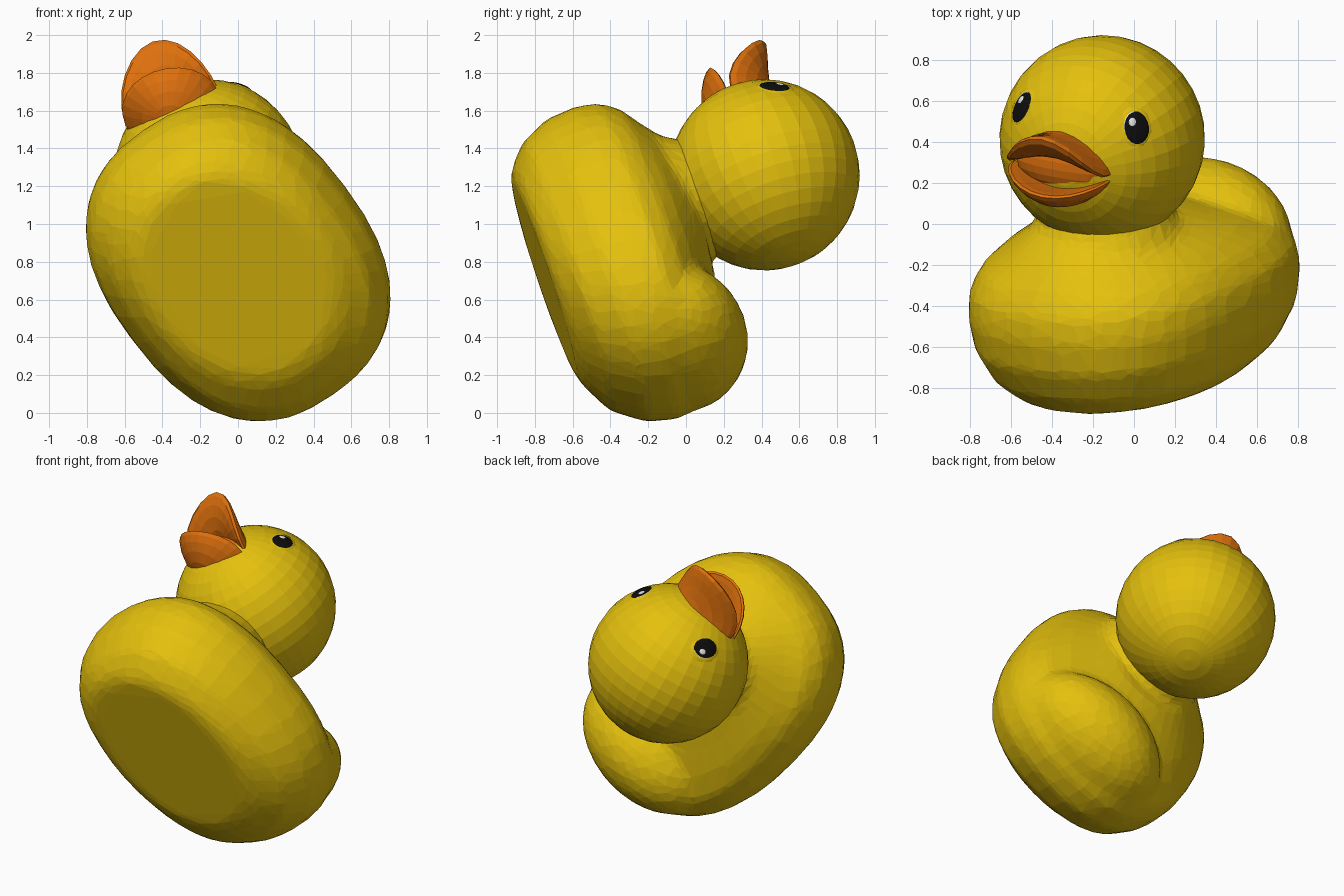
import bpy, bmesh, math
from mathutils import Vector

if "Cube" in bpy.data.objects:
    bpy.data.objects.remove(bpy.data.objects["Cube"])


def material(name, rgb):
    m = bpy.data.materials.new(name)
    m.diffuse_color = (*rgb, 1)
    m.use_nodes = True
    m.node_tree.nodes["Principled BSDF"].inputs["Base Color"].default_value = m.diffuse_color
    return m


YELLOW = material("yellow", (0.78, 0.53, 0.004))
ORANGE = material("orange", (0.74, 0.165, 0.004))
BLACK = material("black", (0.004, 0.004, 0.004))
WHITE = material("white", (0.8, 0.8, 0.8))


def frame(origin, side, up):
    """Map local (side, forward, up) coordinates to the world."""
    o, s, u = Vector(origin), Vector(side).normalized(), Vector(up)
    u = (u - s * u.dot(s)).normalized()
    f = s.cross(u)
    return lambda a, b, c: o + s * a + f * b + u * c


body_at = frame((0, -0.3, 0.8), (0.815, -0.11, 0.569), (-0.08, 0.95, 0.3))
head_at = frame((-0.155, 0.415, 1.26), (0.925, -0.17, 0.34), (-0.08, 0.95, 0.3))


def finish(name, bm, mat, smooth=False):
    bmesh.ops.recalc_face_normals(bm, faces=bm.faces)
    me = bpy.data.meshes.new(name)
    bm.to_mesh(me)
    bm.free()
    me.materials.append(mat)
    for p in me.polygons:
        p.use_smooth = smooth
    ob = bpy.data.objects.new(name, me)
    bpy.context.collection.objects.link(ob)
    return ob


def ball(bm, fn, seg=24, rings=16):
    """Unit sphere with every vertex moved by fn(x, y, z)."""
    vs = bmesh.ops.create_uvsphere(bm, u_segments=seg, v_segments=rings, radius=1)["verts"]
    for v in vs:
        v.co = fn(*v.co)


def loft(bm, rings):
    loops = [[bm.verts.new(p) for p in r] for r in rings]
    n = len(loops[0])
    for a, b in zip(loops, loops[1:]):
        for i in range(n):
            bm.faces.new((a[i], a[(i + 1) % n], b[(i + 1) % n], b[i]))
    bm.faces.new(loops[0])
    bm.faces.new(loops[-1])


def spow(v, p):
    return math.copysign(abs(v) ** p, v)


def body_ring(u, k, shift=0.0):
    # rounded outline, blending to a plain ellipse at the flat base
    e = 2 / (2.4 if k > 0.8 else 2.1)
    pts = []
    for i in range(40):
        a = math.tau * i / 40
        pts.append(body_at(0.7 * k * spow(math.cos(a), e),
                           shift + 0.89 * k * spow(math.sin(a), e), u))
    return pts


# body: stacked outlines, tail lobe and neck fused together
bm = bmesh.new()
profile = [(-0.455, 0.64, 0.07), (-0.43, 0.73, 0.06), (-0.34, 0.86, 0.03), (-0.18, 0.97, 0.01),
           (-0.02, 1.0, 0), (0.1, 0.98, 0), (0.2, 0.89, 0.02), (0.28, 0.76, 0.06),
           (0.35, 0.59, 0.14), (0.41, 0.45, 0.2)]
loft(bm, [body_ring(*p) for p in profile])
ball(bm, lambda x, y, z: body_at(0.52 * x, -0.55 + 0.34 * y - 0.04 * z, 0.08 + 0.385 * z))
loft(bm, [[body_at(0.03 + r * math.cos(t * math.tau / 24),
                   0.24 + r * math.sin(t * math.tau / 24), u) for t in range(24)]
          for u, r in [(0.2, 0.46), (0.36, 0.38), (0.44, 0.335), (0.56, 0.3)]])
body = finish("body", bm, YELLOW)
bpy.context.view_layer.objects.active = body
body.select_set(True)
mod = body.modifiers.new("fuse", "REMESH")
mod.mode, mod.voxel_size = "VOXEL", 0.025
mod = body.modifiers.new("soften", "SMOOTH")
mod.factor, mod.iterations = 0.5, 12
mod = body.modifiers.new("facets", "DECIMATE")
mod.ratio = 0.07
for name in ("fuse", "soften", "facets"):
    bpy.ops.object.modifier_apply(modifier=name)
body.data.polygons.foreach_set("use_smooth", [False] * len(body.data.polygons))

# head: sphere with its pole at the back
bm = bmesh.new()
ball(bm, lambda x, y, z: head_at(0.5 * x, 0.507 * z, 0.505 * y), 32, 20)
finish("head", bm, YELLOW)


# beak: two curled, hollowed lips and the mouth lining between them
def upper(x, y, z):
    arch = 1 - x * x
    curl = max(y, 0) ** 2
    return head_at(-0.035 + 0.265 * x, 0.44 + 0.29 * y - 0.02 * z,
                   0.0 + 0.12 * arch + 0.11 * curl + 0.06 * z)


def lower(x, y, z):
    trough = 1 - x * x
    curl = max(y, 0) ** 2
    return head_at(-0.035 + 0.265 * x, 0.43 + 0.245 * y,
                   -0.03 - 0.12 * trough + 0.06 * curl + 0.05 * z)


def mouth(x, y, z):
    return head_at(-0.035 + 0.235 * x, 0.44 + 0.075 * y, 0.125 * z)


for name, fn in (("upper_beak", upper), ("lower_beak", lower), ("mouth_lining", mouth)):
    bm = bmesh.new()
    ball(bm, fn, 24, 10)
    finish(name, bm, ORANGE)

# eyes: yellow rim, white ball, black pupil and a small glint on each side
for label, sgn in (("left", -1), ("right", 1)):
    n = Vector((sgn * 0.3, 0.33, 0.225)).normalized()
    across = n.cross(Vector((0, 0, 1))).normalized()
    upw = across.cross(n)

    def eye_part(part, mat, a, b, depth, out, off=(0, 0)):
        def place(x, y, z):
            p = n * (0.5 + out + depth * z) + across * (a * x + off[0]) + upw * (b * y + off[1])
            return head_at(*p)
        bm = bmesh.new()
        ball(bm, place, 20, 10)
        finish(label + part, bm, mat, True)

    eye_part("_eye_rim", YELLOW, 0.09, 0.105, 0.02, -0.014)
    eye_part("_eye_white", WHITE, 0.074, 0.09, 0.02, -0.011)
    eye_part("_pupil", BLACK, 0.07, 0.086, 0.02, -0.008, (0.003, -0.003))
    eye_part("_glint", WHITE, 0.021, 0.024, 0.006, 0.007, (-0.015, 0.022))
